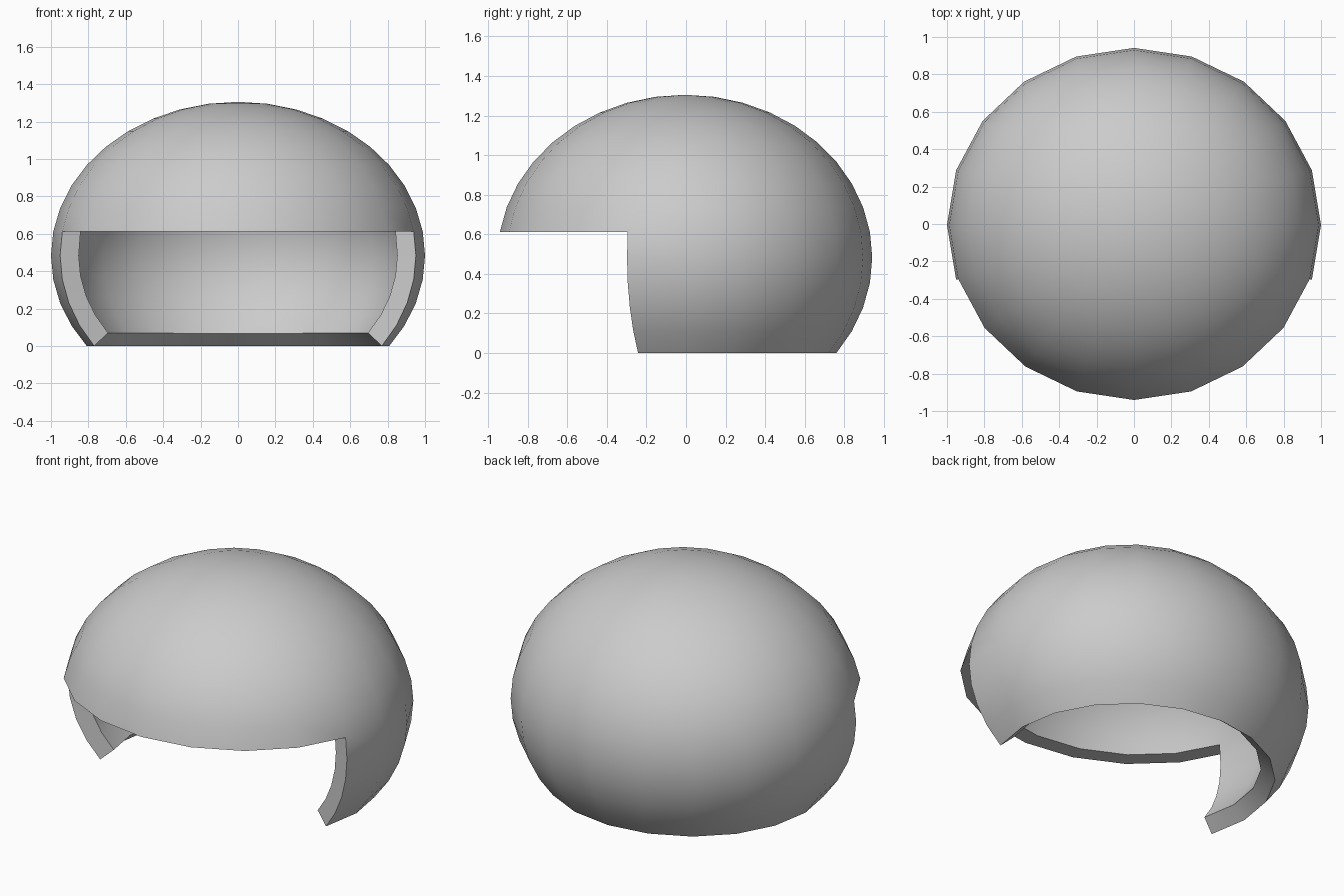
import bpy, bmesh, math
from mathutils import Vector

if "Cube" in bpy.data.objects:
    bpy.data.objects.remove(bpy.data.objects["Cube"])

RX, RY, RZ = 1.0, 0.947, 0.822      # ellipsoid radii
THICK = 0.105
SHIFT_Y = -0.0055
low = -math.sin(math.radians(36))    # bottom opening
brow = math.sin(math.radians(9))     # top of the face opening
cheek = -math.sin(math.radians(18))  # side limit of the face opening

bm = bmesh.new()
bmesh.ops.create_uvsphere(bm, u_segments=20, v_segments=20, radius=1)

# Remove the neck opening and the face opening along the sphere's rings
def is_open(f):
    c = f.calc_center_median()
    ang = math.degrees(math.atan2(c.y, c.x)) % 360
    return c.z < low or (c.z < brow and 198 < ang < 342)

bmesh.ops.delete(bm, geom=[f for f in bm.faces if is_open(f)], context='FACES')
outer_faces = list(bm.faces)
rim = [e for e in bm.edges if e.is_boundary]

# Inner skin, offset along the ellipsoid normals, with a level brow edge
inner = {}
for v in list(bm.verts):
    u = v.co.copy()
    n = Vector((u.x / RX, u.y / RY, u.z / RZ)).normalized()
    v.co = Vector((u.x * RX, u.y * RY + SHIFT_Y, (u.z - low) * RZ))
    p = v.co - n * THICK
    if abs(u.z - brow) < 0.01 and u.y < cheek + 0.01:
        p.z = v.co.z
    inner[v] = bm.verts.new(p)
for f in outer_faces:
    bm.faces.new([inner[v] for v in reversed(f.verts)])

# Rim joining both skins
for e in rim:
    a, b = e.verts
    bm.faces.new((a, b, inner[b], inner[a]))
bmesh.ops.recalc_face_normals(bm, faces=bm.faces[:])

mesh = bpy.data.meshes.new("helmet_shell")
bm.to_mesh(mesh)
bm.free()
shell = bpy.data.objects.new("helmet_shell", mesh)
bpy.context.collection.objects.link(shell)
bpy.context.view_layer.objects.active = shell
shell.select_set(True)
bpy.ops.object.shade_smooth_by_angle(angle=math.radians(30))
